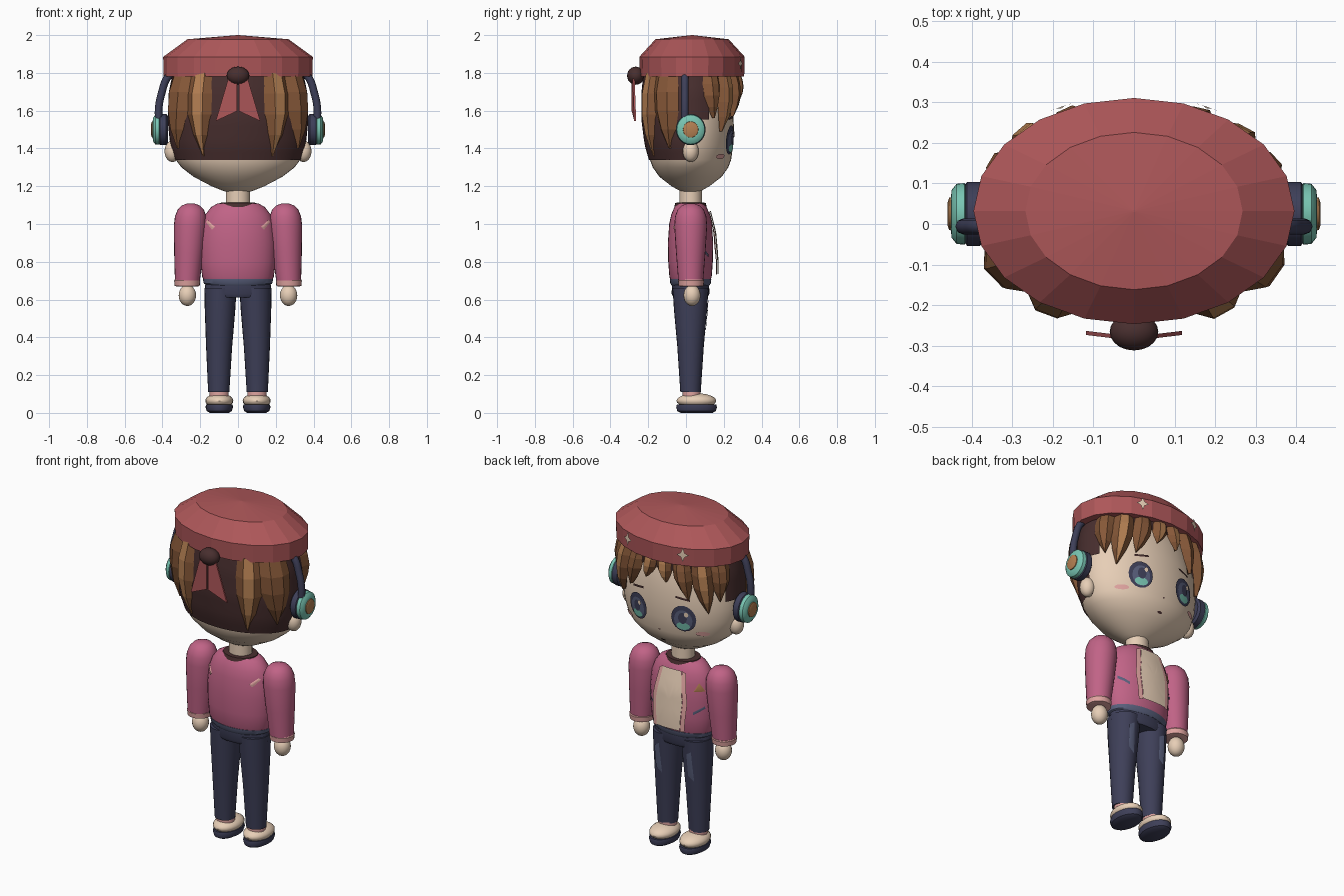
import bpy, bmesh, math
from mathutils import Vector

if "Cube" in bpy.data.objects:
    bpy.data.objects.remove(bpy.data.objects["Cube"])

COLORS = {
    "skin": (.80, .62, .47), "dark_brown": (.065, .028, .028), "brown": (.24, .098, .04),
    "caramel": (.46, .215, .085), "red": (.42, .095, .10), "pink": (.53, .125, .24),
    "light_pink": (.74, .37, .35), "navy": (.048, .05, .098), "slate": (.10, .115, .20),
    "teal": (.19, .56, .45),
}
MATS = {}
for k, c in COLORS.items():
    MATS[k] = bpy.data.materials.new(k)
    MATS[k].diffuse_color = (*c, 1)


def finish(name, bm, mats, smooth=True, recalc=True):
    if recalc:
        bmesh.ops.recalc_face_normals(bm, faces=bm.faces)
    me = bpy.data.meshes.new(name)
    bm.to_mesh(me)
    bm.free()
    ob = bpy.data.objects.new(name, me)
    bpy.context.collection.objects.link(ob)
    for m in mats.split():
        me.materials.append(MATS[m])
    if smooth:
        bpy.ops.object.select_all(action='DESELECT')
        ob.select_set(True)
        bpy.context.view_layer.objects.active = ob
        bpy.ops.object.shade_smooth_by_angle(angle=math.radians(35))
    return ob


def skin_rings(bm, rings, caps=True):
    vs = [[bm.verts.new(p) for p in r] for r in rings]
    n = len(vs[0])
    for a, b in zip(vs, vs[1:]):
        for i in range(n):
            bm.faces.new((a[i], a[(i + 1) % n], b[(i + 1) % n], b[i]))
    if caps:
        bm.faces.new(vs[0][::-1])
        bm.faces.new(vs[-1])


def loft(name, rings, mat, n=24, smooth=True, axis='z'):
    """Stack of ellipses (centre u, centre v, height, radius u, radius v)."""
    bm, out = bmesh.new(), []
    for cu, cv, h, ru, rv in rings:
        r = []
        for i in range(n):
            a = math.tau * i / n
            u, v = cu + ru * math.cos(a), cv + rv * math.sin(a)
            r.append((u, v, h) if axis == 'z' else (h, u, v))
        out.append(r)
    skin_rings(bm, out)
    return finish(name, bm, mat, smooth)


def ball(name, c, r, mat):
    bm = bmesh.new()
    bmesh.ops.create_uvsphere(bm, u_segments=20, v_segments=12, radius=1)
    for v in bm.verts:
        v.co = Vector([c[i] + v.co[i] * r[i] for i in range(3)])
    return finish(name, bm, mat)


def radii(prof, z):
    z = min(max(z, prof[0][0]), prof[-1][0])
    for (z0, a0, b0), (z1, a1, b1) in zip(prof, prof[1:]):
        if z <= z1:
            t = (z - z0) / (z1 - z0)
            return a0 + (a1 - a0) * t, b0 + (b1 - b0) * t


def plate(name, pts, prof, mat, off=.006, side=1, cy=.024):
    """Thin sheet laid on a lofted body, outline given as (x, z)."""
    bm = bmesh.new()

    def put(x, z):
        rx, ry = radii(prof, z)
        return bm.verts.new((x, cy + side * (ry * math.sqrt(max(0, 1 - (x / rx) ** 2)) + off), z))
    mx, mz = sum(p[0] for p in pts) / len(pts), sum(p[1] for p in pts) / len(pts)
    fine = []
    for i, p in enumerate(pts):
        q = pts[(i + 1) % len(pts)]
        k = max(1, int(math.dist(p, q) / .03))
        fine += [(p[0] + (q[0] - p[0]) * j / k, p[1] + (q[1] - p[1]) * j / k) for j in range(k)]
    loops = [[put(mx + (x - mx) * s, mz + (z - mz) * s) for x, z in fine] for s in (1, .66, .33)]
    n, mid = len(fine), put(mx, mz)
    for i in range(n):
        j = (i + 1) % n
        for a, b in zip(loops, loops[1:]):
            bm.faces.new((a[i], a[j], b[j], b[i]))
        bm.faces.new((loops[-1][i], loops[-1][j], mid))
    for f in bm.faces:
        f.normal_update()
        if f.normal.y * side < 0:
            f.normal_flip()
    return finish(name, bm, mat, True, False)


def oval(cx, cz, rx, rz, n=16):
    return [(cx + rx * math.cos(math.tau * i / n), cz + rz * math.sin(math.tau * i / n)) for i in range(n)]


def box(cx, cz, w, h, slant=0):
    return [(cx - w, cz - h - slant), (cx + w, cz - h + slant), (cx + w, cz + h + slant), (cx - w, cz + h - slant)]


# Head and neck
HEAD = [(1.163, .04, .03), (1.18, .09, .065), (1.2, .14, .10), (1.25, .235, .165), (1.3, .30, .2),
        (1.34, .33, .215), (1.42, .355, .226), (1.5, .363, .23), (1.6, .355, .226), (1.7, .33, .21), (1.8, .28, .18)]
loft("head", [(0, .024, z, a, b) for z, a, b in HEAD], "skin", 40)
loft("neck", [(0, .025, z, .064, .06) for z in (1.06, 1.2)], "skin")

# Hair cap: shell over the back and crown, open at the face
HAIR = [(1.34, .338, .222), (1.42, .365, .245), (1.55, .378, .262), (1.7, .372, .262), (1.8, .35, .25)]
bm = bmesh.new()
rings = []
for k in range(14):
    z = 1.34 + .46 * k / 13
    rx, ry = radii(HAIR, z)
    rings.append([(rx * .985 * math.cos(math.tau * i / 48), .022 + ry * .985 * math.sin(math.tau * i / 48), z)
                  for i in range(48)])
skin_rings(bm, rings)
bmesh.ops.recalc_face_normals(bm, faces=bm.faces)
cut = []
for f in bm.faces:
    c = f.calc_center_median()
    limit = .04 if c.z < 1.56 else .13 if c.z < 1.72 else 1
    if c.y > limit or c.z < 1.341:
        cut.append(f)
bmesh.ops.delete(bm, geom=cut, context='FACES')
finish("hair_cap", bm, "dark_brown", True, False)


# Hair locks: tapered ridged strands from under the hat to a tip
def lock(name, a0, a1, ztip, w, t, mats):
    bm, rings = bmesh.new(), []
    for k, (wf, tf) in enumerate([(.85, .6), (1, .95), (.95, 1), (.6, .7), (.06, .1)]):
        f = k / 4
        z, a = 1.8 + (ztip - 1.8) * f, math.radians(a0 + (a1 - a0) * f * f)
        rx, ry = radii(HAIR, z)
        c = Vector((rx * math.cos(a), .022 + ry * math.sin(a), z))
        nrm = Vector((math.cos(a) / rx, math.sin(a) / ry, 0)).normalized()
        tan = Vector((-nrm.y, nrm.x, 0))
        rings.append([c - tan * w * wf - nrm * .012, c - tan * w * wf * .35 + nrm * t * tf,
                      c + tan * w * wf * .45 + nrm * t * tf * .85, c + tan * w * wf - nrm * .012, c - nrm * .02])
    skin_rings(bm, rings)
    for i, f in enumerate(bm.faces):
        f.material_index = 1 if i % 5 == 1 else 0
    finish(name, bm, mats, False)


for s, side in ((1, "right"), (-1, "left")):
    specs = [("back_inner_lock", -56, -58, 1.36, .075, .03, "brown caramel"),
             ("back_outer_lock", -31, -27, 1.40, .085, .035, "brown brown"),
             ("temple_lock", 27, 29, 1.56, .055, .03, "brown brown"),
             ("long_bang", 47, 41, 1.49, .06, .035, "brown caramel"),
             ("middle_bang", 66, 60, 1.57, .055, .03, "brown brown"),
             ("inner_bang", 83, 80, 1.655, .05, .025, "brown caramel")]
    for nm, a0, a1, zt, w, t, m in specs:
        lock(side + "_" + nm, *((a0, a1) if s > 0 else (180 - a0, 180 - a1)), zt, w, t, m)

    # Face details
    plate(side + "_eye_outline", oval(s * .148, 1.445, .068, .078), HEAD, "navy", .007)
    plate(side + "_eye_iris", oval(s * .148, 1.437, .05, .06), HEAD, "slate", .010)
    plate(side + "_eye_glow", oval(s * .148, 1.402, .037, .023), HEAD, "teal", .013)
    plate(side + "_eye_pupil", oval(s * .148, 1.45, .024, .033), HEAD, "navy", .014)
    plate(side + "_eye_glint", oval(s * .148 - .022, 1.475, .012, .015, 8), HEAD, "skin", .017)
    plate(side + "_brow", box(s * .145, 1.562, .04, .006, -s * .006), HEAD, "dark_brown", .007)
    plate(side + "_blush", oval(s * .238, 1.358, .033, .014), HEAD, "light_pink", .007)
    ball(side + "_ear", (s * .347, .025, 1.385), (.042, .042, .057), "skin")

    # Headphone cups
    for nm, prof, m in (("cup_pad", [(.37, .07), (.38, .083), (.412, .083), (.42, .07)], "navy"),
                        ("cup_shell", [(.412, .07), (.418, .08), (.438, .078), (.45, .062), (.452, .04)], "teal"),
                        ("cup_center", [(.445, .044), (.456, .042), (.46, .03)], "caramel")):
        loft(side + "_headphone_" + nm, [(.025, 1.5, s * x, r * .95, r) for x, r in prof], m, 24, True, 'x')

    # Arms, cuffs and hands
    loft(side + "_sleeve", [(s * x, .025, z, r, r) for x, z, r in
         [(.25, 1.108, .02), (.25, 1.098, .048), (.25, 1.075, .07), (.251, 1.04, .083), (.253, .99, .087),
          (.26, .85, .078), (.268, .70, .066)]], "pink")
    loft(side + "_cuff", [(s * .269, .027, z, r, r) for z, r in ((.705, .066), (.70, .069), (.672, .066), (.668, .05))],
         "light_pink")
    ball(side + "_hand", (s * .268, .032, .622), (.046, .045, .056), "skin")

    # Legs, socks and shoes
    loft(side + "_trouser_leg", [(s * x, .024, z, r, q) for x, z, r, q in
         [(.093, .66, .085, .095), (.095, .55, .081, .088), (.1, .35, .069, .07), (.102, .11, .056, .054)]], "navy")
    loft(side + "_sock", [(s * .1, .03, z, .051, .048) for z in (.07, .125)], "light_pink")
    ball(side + "_shoe", (s * .099, .055, .064), (.074, .105, .04), "skin")
    loft(side + "_sole", [(s * .099, .056, z, r, q) for z, r, q in
         [(0, .05, .085), (.01, .066, .102), (.03, .073, .108), (.045, .07, .104)]], "navy")
    LEG = [(.35, .069, .07), (.55, .081, .088), (.66, .085, .095)]
    o = plate(side + "_thigh_patch", [(-.02, .42), (.018, .45), (.022, .58), (-.01, .6)], LEG, "slate", .004)
    o.location.x = s * .105

# Nose and mouth
plate("nose", oval(0, 1.35, .007, .005, 8), HEAD, "light_pink", .008)
plate("mouth", oval(0, 1.275, .016, .006, 10), HEAD, "dark_brown", .007)

# Headphone band
cu = bpy.data.curves.new("headphone_band", 'CURVE')
cu.dimensions, cu.bevel_depth, cu.bevel_resolution = '3D', .02, 2
half = [(.418, 1.53), (.42, 1.61), (.405, 1.69), (.37, 1.78), (.28, 1.85)]
pts = [(-x, z) for x, z in half] + [(0, 1.88)] + half[::-1]
sp = cu.splines.new('BEZIER')
sp.bezier_points.add(len(pts) - 1)
for b, (x, z) in zip(sp.bezier_points, pts):
    b.co = (x, -.006, z)
    b.handle_left_type = b.handle_right_type = 'AUTO'
cu.materials.append(MATS["navy"])
bpy.context.collection.objects.link(bpy.data.objects.new("headphone_band", cu))

# Hat with pompom, ribbon tails and star studs
loft("hat", [(0, .032, z, a, b) for z, a, b in
     [(1.782, .394, .276), (1.885, .396, .279), (1.978, .268, .194), (2.0, .004, .003)]], "red", 20, False)
ball("pompom", (0, -.266, 1.785), (.06, .046, .048), "dark_brown")
HAT = [(1.7, .394, .276), (1.885, .396, .279), (1.978, .268, .194)]
for s, side in ((1, "right"), (-1, "left")):
    bm = bmesh.new()
    tri = [(s * .004, 1.775), (s * .05, 1.775), (s * .118, 1.545), (s * .004, 1.598)]
    skin_rings(bm, [[(x, y + abs(x) * .12, z) for x, z in tri] for y in (-.288, -.278)])
    finish(side + "_ribbon_tail", bm, "red", False)
    star = [(s * .18 + r * math.cos(a), 1.85 + r * 1.25 * math.sin(a)) for i in range(8)
            for r, a in [((.032, .014)[i % 2], math.tau * i / 8)]]
    plate(side + "_star_stud", star, HAT, "skin", .009, 1, .032)

# Jacket, collar and waist
TORSO = [(.69, .175, .10), (.72, .19, .112), (.8, .197, .118), (.9, .2, .12), (1.0, .19, .113),
         (1.05, .172, .102), (1.09, .142, .085), (1.108, .11, .072)]
loft("jacket", [(0, .024, z, a, b) for z, a, b in TORSO], "pink", 32)
loft("collar", [(0, .024, z, r, r * .82) for z, r in ((1.09, .105), (1.112, .098), (1.114, .07))], "dark_brown")
loft("jacket_hem", [(0, .024, z, a, b) for z, a, b in ((.675, .165, .1), (.685, .181, .107), (.708, .186, .11))],
     "slate", 32)
loft("trouser_hips", [(0, .024, z, a, b) for z, a, b in ((.612, .165, .09), (.63, .178, .1), (.69, .172, .098))],
     "navy", 32)

# Shirt panel, bulging away from the chest
SHIRT = [(.72, .26, .14), (.8, .26, .14), (.95, .24, .128), (1.08, .2, .096)]
plate("shirt_panel", [(-.075, .735), (.075, .735), (.085, .9), (.06, 1.07), (-.06, 1.07), (-.085, .9)],
      SHIRT, "skin", .009)
for s, side in ((1, "right"), (-1, "left")):
    plate(side + "_jacket_trim", [(s * .075, .73), (s * .1, .73), (s * .112, .9), (s * .085, 1.06),
          (s * .06, 1.07), (s * .085, .9)], SHIRT, "light_pink", .007)
    plate(side + "_pocket", box(s * .155, .85, .026, .008, s * .018), TORSO, "slate", .005)
    plate(side + "_back_stripe", [(s * .122, .985), (s * .138, .97), (s * .17, 1.01), (s * .16, 1.02)],
          TORSO, "light_pink", .006, -1)
plate("jacket_badge", [(-.18, .96), (-.13, .96), (-.152, 1.01)], TORSO, "caramel", .006)

for m in bpy.data.materials:
    if m.users and not m.is_grease_pencil:
        m.use_nodes = True
        m.node_tree.nodes["Principled BSDF"].inputs["Base Color"].default_value = m.diffuse_color
